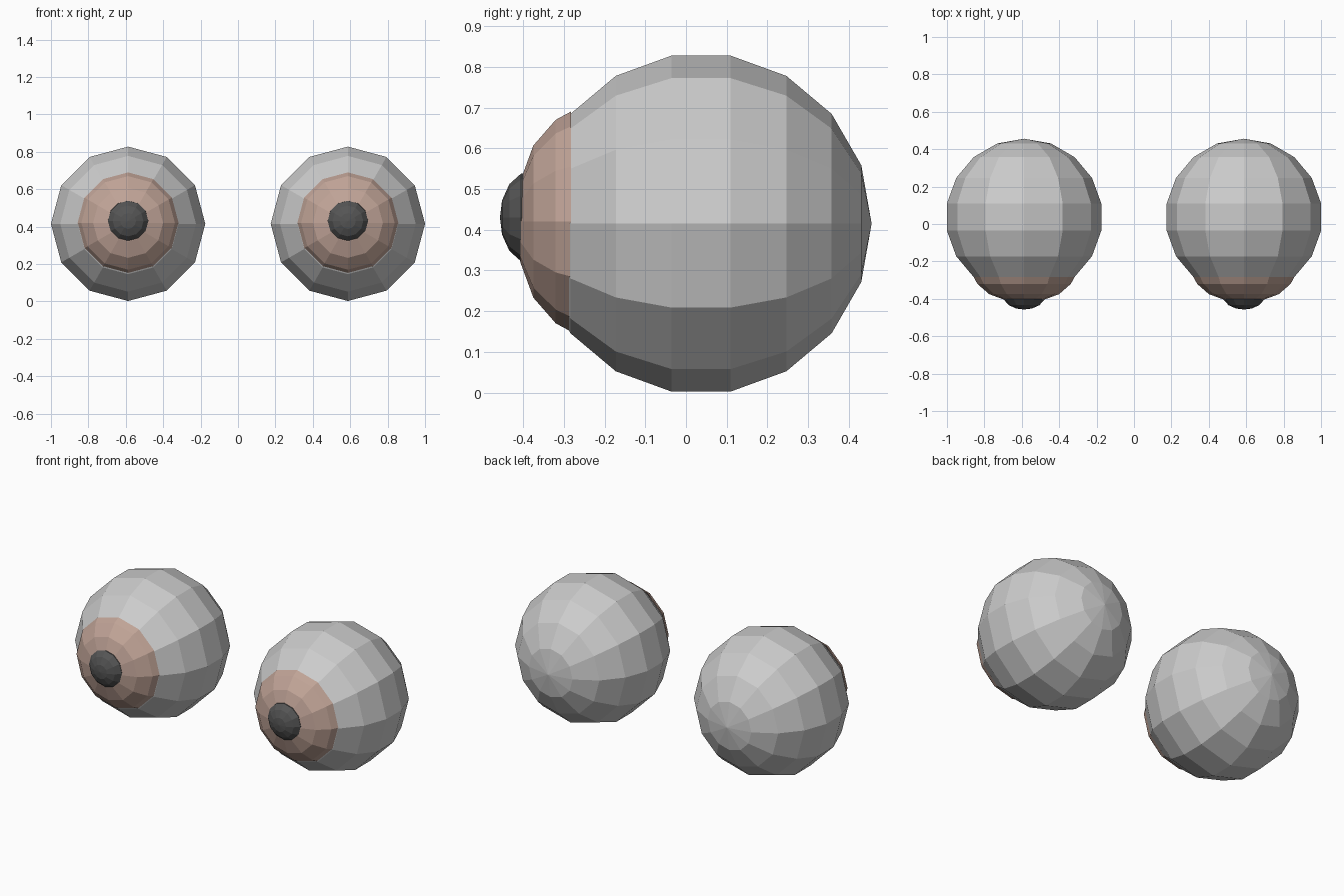
import bpy, bmesh
from math import sin, cos, pi, radians

if "Cube" in bpy.data.objects:
    bpy.data.objects.remove(bpy.data.objects["Cube"])

SEG = 12


def material(name, colour):
    m = bpy.data.materials.new(name)
    m.diffuse_color = colour
    m.use_nodes = True
    m.node_tree.nodes["Principled BSDF"].inputs["Base Color"].default_value = m.diffuse_color
    return m


def lathe(name, profile, x, z, mat=None):
    """Spin (y, radius) points, front to back, around an axis along y."""
    bm = bmesh.new()
    rings = []
    for y, r in profile:
        if r < 1e-5:
            rings.append([bm.verts.new((x, y, z))] * SEG)
        else:
            rings.append([bm.verts.new((x + r * cos(2 * pi * i / SEG), y,
                                        z + r * sin(2 * pi * i / SEG)))
                          for i in range(SEG)])
    for a, b in zip(rings, rings[1:]):
        for i in range(SEG):
            j = (i + 1) % SEG
            quad = list(dict.fromkeys((a[i], a[j], b[j], b[i])))
            bm.faces.new(quad)
    bmesh.ops.recalc_face_normals(bm, faces=bm.faces)
    # open shells: make sure the front pole faces -y
    bm.normal_update()
    if min(bm.faces, key=lambda f: f.calc_center_median().y).normal.y > 0:
        bmesh.ops.reverse_faces(bm, faces=bm.faces)
    me = bpy.data.meshes.new(name)
    bm.to_mesh(me)
    bm.free()
    ob = bpy.data.objects.new(name, me)
    bpy.context.collection.objects.link(ob)
    if mat:
        me.materials.append(mat)
    return ob


brown = material("iris_brown", (0.53, 0.37, 0.31, 1))
dark = material("pupil_dark", (0.09, 0.09, 0.09, 1))

# Nine-band sphere for the eyeball, shallow domes for iris and pupil
R, CY = 0.419, 0.037
ball = [(CY - R * cos(radians(20 * i)), R * sin(radians(20 * i)) if 0 < i < 9 else 0)
        for i in range(10)]
iris = [(-0.42, 0), (-0.407, 0.1), (-0.375, 0.187), (-0.32, 0.25), (-0.283, 0.27)]
pupil = [(-0.457, 0), (-0.452, 0.042), (-0.434, 0.082), (-0.405, 0.108), (-0.385, 0.11)]

for side, x in (("left", -0.5875), ("right", 0.5875)):
    lathe("eyeball_" + side, ball, x, 0.415)
    lathe("iris_" + side, iris, x, 0.42, brown)
    lathe("pupil_" + side, pupil, x, 0.43, dark)
